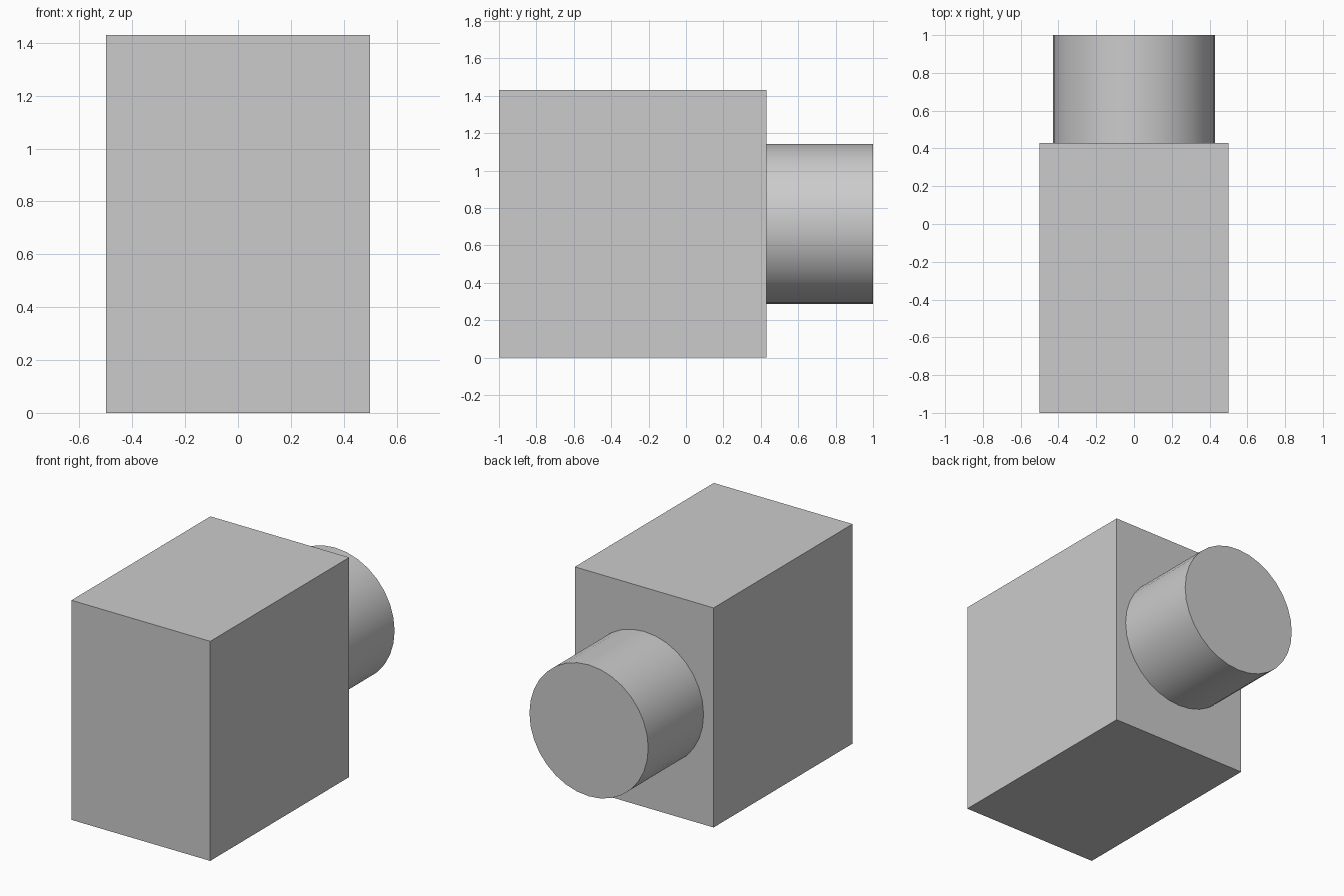
import bpy
import math

default_cube = bpy.data.objects.get("Cube")
if default_cube:
    bpy.data.objects.remove(default_cube, do_unlink=True)

# Plain grey for the whole model
GREY = (0.6, 0.6, 0.6, 1)
grey = bpy.data.materials.new("plain grey")
grey.use_nodes = True
grey.diffuse_color = GREY
grey.node_tree.nodes["Principled BSDF"].inputs["Base Color"].default_value = GREY

WIDTH, HEIGHT = 1.0, 1.43
FRONT, JOINT, BACK = -1.0, 0.43, 1.0


def finish(name):
    obj = bpy.context.object
    obj.name = obj.data.name = name
    obj.data.materials.append(grey)
    bpy.ops.object.transform_apply(location=False, rotation=True, scale=True)
    return obj


# Rectangular housing
bpy.ops.mesh.primitive_cube_add(size=1, location=(0, (FRONT + JOINT) / 2, HEIGHT / 2))
bpy.context.object.scale = (WIDTH, JOINT - FRONT, HEIGHT)
finish("housing")

# Round stub on the back, its base resting against the housing
bpy.ops.mesh.primitive_cylinder_add(
    vertices=32, radius=0.428, depth=BACK - JOINT,
    location=(0, (JOINT + BACK) / 2, HEIGHT / 2), rotation=(math.pi / 2, 0, 0))
finish("rear_cylinder")
bpy.ops.object.shade_smooth_by_angle(angle=math.radians(30))
